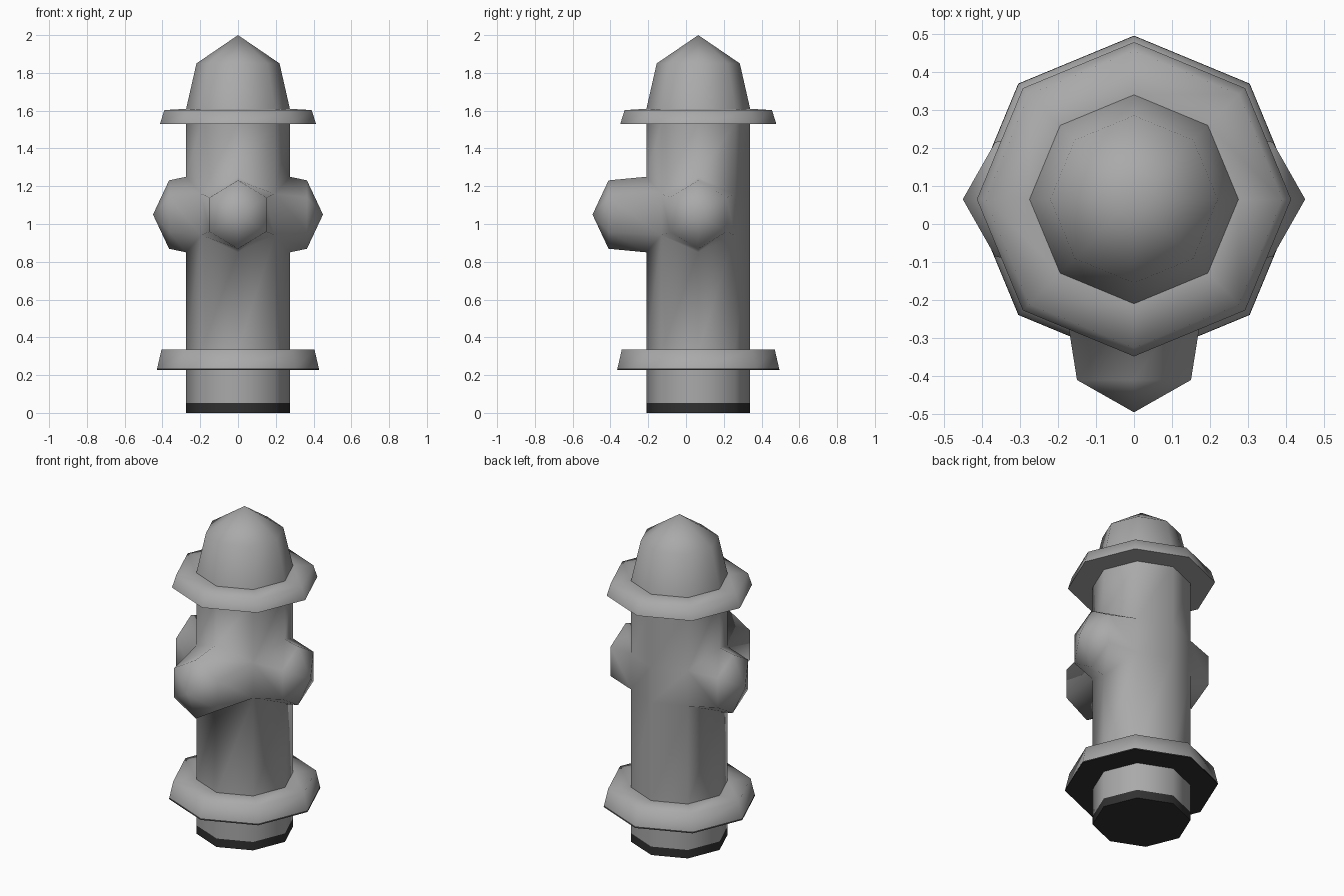
import bpy, bmesh, math
from mathutils import Matrix, Vector

if "Cube" in bpy.data.objects:
    bpy.data.objects.remove(bpy.data.objects["Cube"], do_unlink=True)

CENTRE_Y = 0.065
SIDES = 8
BODY_R = 0.275


def material(name, value):
    m = bpy.data.materials.new(name)
    m.use_nodes = True
    col = (value, value, value, 1)
    m.diffuse_color = col
    m.node_tree.nodes["Principled BSDF"].inputs["Base Color"].default_value = col
    return m


grey = material("iron grey", 0.4)
dark = material("dark grey", 0.03)


def ring_point(k, r, z):
    a = -math.pi / 2 + k * math.tau / SIDES
    return (r * math.cos(a), r * math.sin(a), z)


def finish(name, bm, mat):
    bmesh.ops.remove_doubles(bm, verts=bm.verts, dist=0.0005)
    bmesh.ops.recalc_face_normals(bm, faces=bm.faces)
    mesh = bpy.data.meshes.new(name)
    bm.to_mesh(mesh)
    bm.free()
    ob = bpy.data.objects.new(name, mesh)
    bpy.context.collection.objects.link(ob)
    ob.location.y = CENTRE_Y
    mesh.materials.append(mat)
    bpy.ops.object.select_all(action='DESELECT')
    ob.select_set(True)
    bpy.context.view_layer.objects.active = ob
    bpy.ops.object.shade_smooth_by_angle(angle=math.radians(88))
    return ob


def lathe(name, profile, mat):
    """Octagonal part from (radius, height) pairs, capped where it is open."""
    bm = bmesh.new()
    rings = [[bm.verts.new(ring_point(k, r, z)) for k in range(SIDES)]
             for r, z in profile]
    for a, b in zip(rings, rings[1:]):
        for k in range(SIDES):
            n = (k + 1) % SIDES
            bm.faces.new((a[k], a[n], b[n], b[k]))
    bm.faces.new(rings[0])
    if profile[-1][0] > 0.001:
        bm.faces.new(rings[-1])
    return finish(name, bm, mat)


# Foot, flanges and domed cap
lathe("foot_band", [(BODY_R, 0), (BODY_R, 0.052)], dark)
lathe("foot", [(BODY_R, 0.052), (BODY_R, 0.24)], grey)
lathe("lower_flange_lip", [(0.43, 0.226), (0.428, 0.235)], dark)
lathe("lower_flange", [(0.428, 0.235), (0.405, 0.335), (BODY_R, 0.336)], grey)
lathe("upper_flange", [(0.413, 1.53), (0.39, 1.603), (BODY_R, 1.61)], grey)
lathe("cap", [(BODY_R, 1.608), (0.22, 1.85), (0.0001, 2.0)], grey)

# Barrel with three hexagonal outlets growing out of its sides
bm = bmesh.new()
MID = 1.05
OUTLETS = {0: 0.475, 2: 0.365, 6: 0.365}   # column: reach of the outlet rim
half = [0.2 if k in OUTLETS else 0.11 for k in range(SIDES)]
half[4] = 0.11
rows = [[bm.verts.new(ring_point(k, BODY_R, z)) for k in range(SIDES)]
        for z in (0.33, 1.535)]
low = [bm.verts.new(ring_point(k, BODY_R, MID - half[k])) for k in range(SIDES)]
high = [bm.verts.new(ring_point(k, BODY_R, MID + half[k])) for k in range(SIDES)]
for k in range(SIDES):
    n = (k + 1) % SIDES
    bm.faces.new((rows[0][k], rows[0][n], low[n], low[k]))
    bm.faces.new((high[k], high[n], rows[1][n], rows[1][k]))
    if 4 in (k, n):
        bm.faces.new((low[k], low[n], high[n], high[k]))

for k, reach in OUTLETS.items():
    p, n = (k - 1) % SIDES, (k + 1) % SIDES
    root = [low[k], low[n], high[n], high[k], high[p], low[p]]
    turn = Matrix.Rotation(k * math.tau / SIDES, 3, 'Z')
    rim = []
    for i in range(6):
        a = -math.pi / 2 + i * math.tau / 6
        rim.append(bm.verts.new(turn @ Vector((0.173 * math.cos(a), -reach,
                                               MID + 0.181 * math.sin(a)))))
    tip = bm.verts.new(turn @ Vector((0, -reach - 0.085, MID)))
    for i in range(6):
        j = (i + 1) % 6
        bm.faces.new((root[i], root[j], rim[j], rim[i]))
        bm.faces.new((rim[i], rim[j], tip))
finish("barrel_with_outlets", bm, grey)
